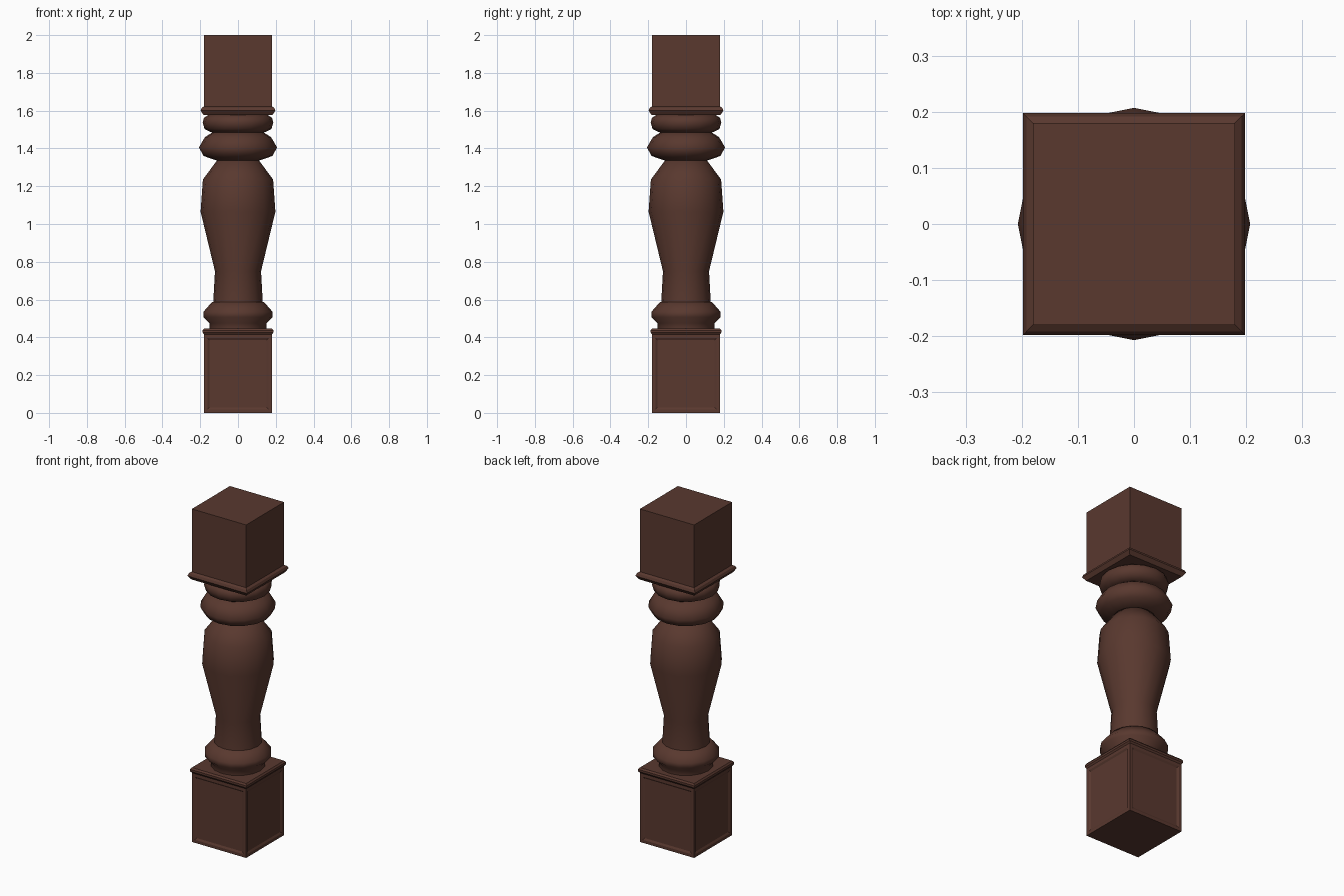
import bpy, bmesh
from math import pi, sin, cos, sqrt, radians

if "Cube" in bpy.data.objects:
    bpy.data.objects.remove(bpy.data.objects["Cube"])

wood = bpy.data.materials.new("dark_wood")
wood.diffuse_color = (0.10, 0.04, 0.028, 1)
wood.use_nodes = True
wood.node_tree.nodes["Principled BSDF"].inputs["Base Color"].default_value = wood.diffuse_color


def lathe(name, profile, sides=16, panel=False):
    """Stack rings of (half width, z); four sides gives a square block."""
    square = sides == 4
    k, start = (sqrt(2), pi / 4) if square else (1, 0)
    bm = bmesh.new()
    rings = []
    for r, z in profile:
        angles = [start + 2 * pi * i / sides for i in range(sides)]
        rings.append([bm.verts.new((k * r * cos(a), k * r * sin(a), z)) for a in angles])
    walls = []
    for lo, hi in zip(rings, rings[1:]):
        for i in range(sides):
            j = (i + 1) % sides
            walls.append(bm.faces.new((lo[i], lo[j], hi[j], hi[i])))
    bm.faces.new(rings[0][::-1])
    bm.faces.new(rings[-1])
    bm.normal_update()
    if panel:
        # shallow sunken panels on the lowest four walls
        bmesh.ops.inset_individual(bm, faces=walls[:4], thickness=0.025, depth=0)
        bmesh.ops.inset_individual(bm, faces=walls[:4], thickness=0.015, depth=-0.006)
    me = bpy.data.meshes.new(name)
    bm.to_mesh(me)
    bm.free()
    ob = bpy.data.objects.new(name, me)
    bpy.context.collection.objects.link(ob)
    me.materials.append(wood)
    bpy.ops.object.select_all(action='DESELECT')
    ob.select_set(True)
    bpy.context.view_layer.objects.active = ob
    bpy.ops.object.shade_smooth_by_angle(angle=radians(20 if square else 60))
    return ob


# square blocks with lipped edges
lathe("base_block", [(0.18, 0), (0.18, 0.415), (0.187, 0.425), (0.187, 0.437),
                     (0.18, 0.447)], 4, panel=True)
lathe("top_block", [(0.182, 1.577), (0.198, 1.60), (0.192, 1.615), (0.18, 1.623),
                    (0.18, 2.0)], 4)

# turned parts
lathe("lower_ring", [(0.15, 0.44), (0.15, 0.475), (0.183, 0.507), (0.183, 0.535),
                     (0.137, 0.588)])
lathe("baluster_body", [(0.132, 0.57), (0.122, 0.75), (0.198, 1.065),
                        (0.186, 1.235), (0.11, 1.338)])
lathe("large_ring", [(0.11, 1.335), (0.182, 1.36), (0.207, 1.405),
                     (0.175, 1.46), (0.13, 1.488)])
lathe("small_ring", [(0.14, 1.485), (0.177, 1.503), (0.187, 1.537),
                     (0.18, 1.562), (0.155, 1.579)])
